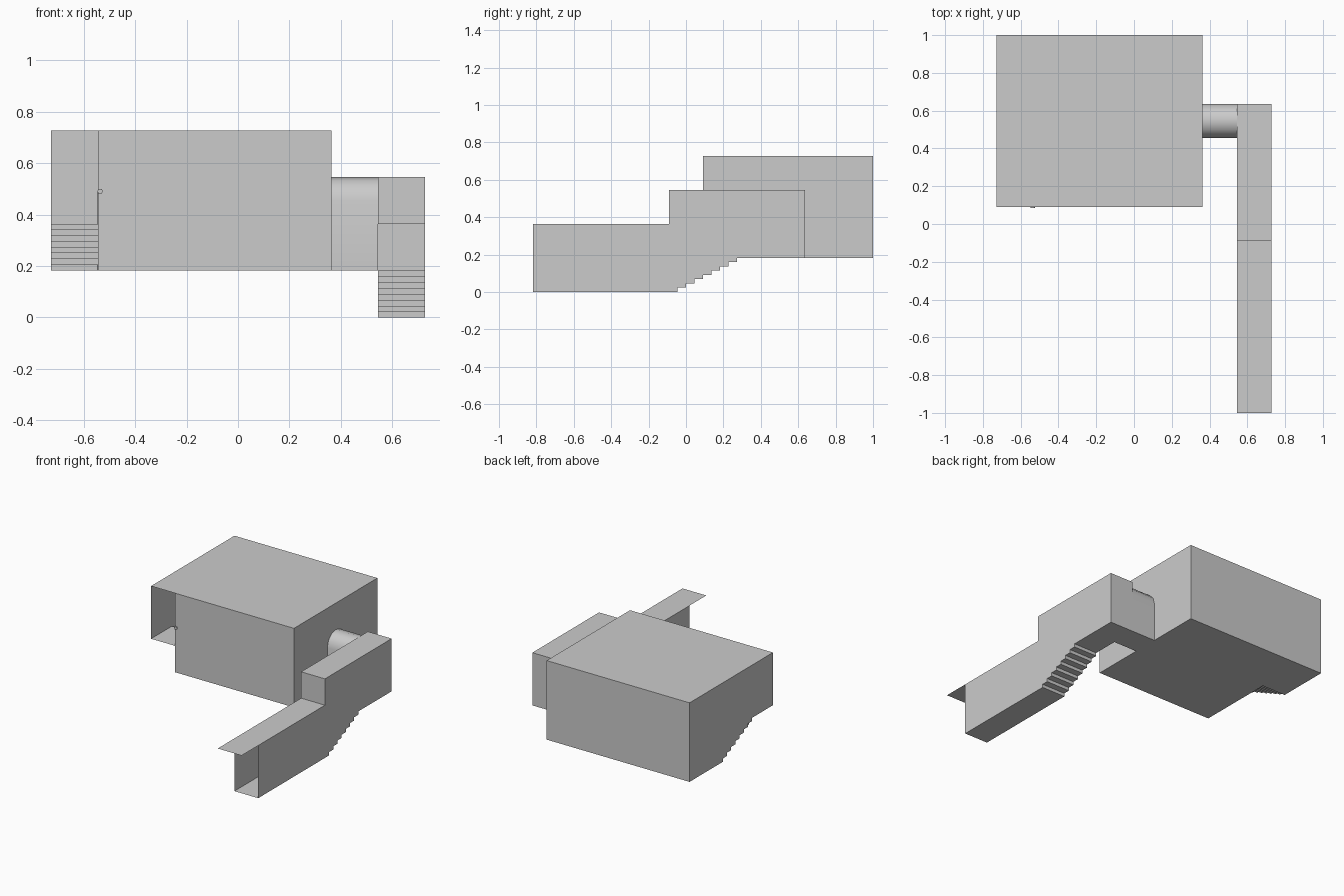
import bpy, math

if "Cube" in bpy.data.objects:
    bpy.data.objects.remove(bpy.data.objects["Cube"])

U = 2 / 11            # grid module: everything is a multiple of this
S = U / 8             # stair rise


def add(name, faces):
    """Make one object from a list of polygons (lists of 3D points)."""
    verts, polys = [], []
    for f in faces:
        polys.append(list(range(len(verts), len(verts) + len(f))))
        verts += [tuple(c * U for c in p) for p in f]
    me = bpy.data.meshes.new(name)
    me.from_pydata(verts, [], polys)
    ob = bpy.data.objects.new(name, me)
    bpy.context.collection.objects.link(ob)
    return ob


def side(x, prof):
    return [(x, y, z) for y, z in prof]


def strip(prof, x0, x1):
    """Sweep a (y, z) profile across x."""
    return [[(x0, *a), (x1, *a), (x1, *b), (x0, *b)] for a, b in zip(prof, prof[1:])]


def stairs(y, z, dy, n=8):
    pts = []
    for i in range(n):
        pts += [(y + i * dy, z + i / n), (y + i * dy, z + (i + 1) / n)]
    return pts


# arch outline of the tunnel, from near foot over the top to far foot
arc = [(3 - math.cos(math.pi * i / 6), 2.5 + math.sin(math.pi * i / 6)) for i in range(7)]
arch = [(2, 1)] + arc + [(4, 1)]

# entrance corridor
cx0, cx1 = 3, 4
floor = [(-4.5, 0)] + stairs(-0.25, 0, 0.25) + [(3.5, 1)]
low_top = [(3.5, 3), (-0.5, 3), (-0.5, 2), (-4.5, 2)]
add("corridor_floor", strip(floor, cx0, cx1))
add("corridor_roof", strip([(-5.5, 2), (-0.5, 2), (-0.5, 3), (3.5, 3)], cx0, cx1))
add("corridor_end_wall", strip([(3.5, 1), (3.5, 3)], cx0, cx1))
add("corridor_outer_wall", [side(cx1, floor + low_top)])

# shift the arch so that its far side is flush with the corridor end
arch = [(y - 0.5, z * 1.0) for y, z in arch]
apex = 4
inner = floor[:-1] + arch[:apex + 1] + low_top[1:]
corner = arch[apex:8] + [(3.5, 3)]
inner_top = [(arch[apex][0], 2 + 1)]


def fit(p):
    """Scale the arch to half a module radius, crown at the ceiling."""
    y, z = p
    return (3 + (y - 2.5) * 0.5, 2.5 + (z - 2.5) * 0.5 if z > 2.5 else z)


arch = [fit(p) for p in arch]
add("corridor_inner_wall", [
    side(cx0, floor[:-1] + arch[:apex + 1] + low_top[1:]),
    side(cx0, arch[apex:8] + [(3.5, 3)])])

# arched tunnel between corridor and chamber
tunnel = add("tunnel", strip(arch + [arch[0]], 2, cx0))

# chamber
x0, xs, x1, y0, y1, z0, z1 = -4, -3, 2, 0.5, 5.5, 1, 4
flight = [(y0, 2)] + stairs(3.5, 1, -0.25)[::-1]
add("chamber_right_wall", [side(x1, [(y0, z0)] + arch + [(y1, z0), (y1, z1), (y0, z1)])])
add("chamber_left_wall", [side(x0, flight + [(y1, z0), (y1, z1), (y0, z1)])])
add("chamber_roof_and_back", strip([(y0, z1), (y1, z1), (y1, z0)], x0, x1))
add("chamber_front_wall", strip([(y0, z0), (y0, z1)], xs, x1))
add("chamber_floor", strip([(y0, z0), (y1, z0)], xs, x1))
add("chamber_stairs", strip(flight + [(y1, z0)], x0, xs))
add("stair_side_wall", [side(xs, [(y0, z0)] + flight)])

# handrail beside the chamber stairs
cu = bpy.data.curves.new("handrail", 'CURVE')
cu.dimensions = '3D'
cu.bevel_depth = 0.011
cu.bevel_resolution = 1
cu.use_fill_caps = True
sp = cu.splines.new('POLY')
path = [(0.46, 2.7), (1.75, 2.7), (3.5, 1.7), (3.5, 1)]
sp.points.add(len(path) - 1)
for p, (y, z) in zip(sp.points, path):
    p.co = (-0.536, y * U, z * U, 1)
bpy.context.collection.objects.link(bpy.data.objects.new("handrail", cu))

# smooth the vault only
bpy.context.view_layer.objects.active = tunnel
tunnel.select_set(True)
bpy.ops.object.mode_set(mode='EDIT')
bpy.ops.mesh.select_all(action='SELECT')
bpy.ops.mesh.remove_doubles(threshold=0.0001)
bpy.ops.object.mode_set(mode='OBJECT')
bpy.ops.object.shade_smooth_by_angle(angle=math.radians(35))
